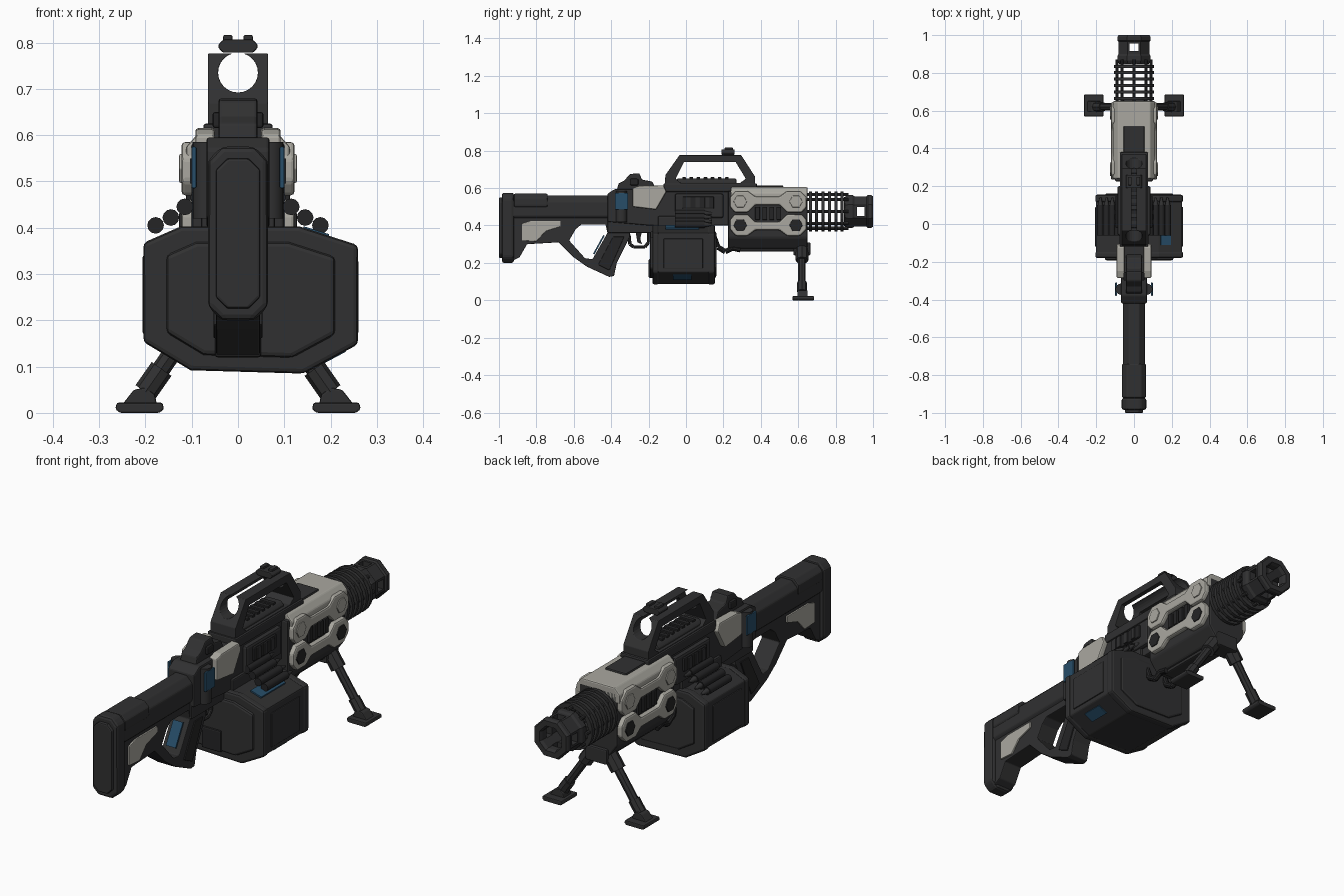
import bpy, bmesh, math
from mathutils import Vector

cube = bpy.data.objects.get("Cube")
if cube:
    bpy.data.objects.remove(cube, do_unlink=True)


def material(name, rgb):
    m = bpy.data.materials.new(name)
    m.use_nodes = True
    col = (*rgb, 1)
    m.diffuse_color = col
    bsdf = next(n for n in m.node_tree.nodes if n.type == 'BSDF_PRINCIPLED')
    bsdf.inputs["Base Color"].default_value = col
    bsdf.inputs["Roughness"].default_value = 0.7
    return m


DARK = material("charcoal", (0.03, 0.03, 0.031))
BLACK = material("soft black", (0.018, 0.018, 0.019))
PALE = material("pale grey", (0.40, 0.39, 0.35))
BLUE = material("muted blue", (0.02, 0.075, 0.14))
AXIS_Z = 0.475  # barrel height


def finish(name, bm, mat, bev=0.0, mirror=False, smooth=False, cuts=()):
    bmesh.ops.recalc_face_normals(bm, faces=bm.faces)
    me = bpy.data.meshes.new(name)
    bm.to_mesh(me)
    bm.free()
    me.materials.append(mat)
    ob = bpy.data.objects.new(name, me)
    bpy.context.scene.collection.objects.link(ob)
    for c in cuts:
        mod = ob.modifiers.new("cut", 'BOOLEAN')
        mod.operation, mod.solver, mod.object = 'DIFFERENCE', 'EXACT', c
        c.hide_render = True
        c.display_type = 'WIRE'
    if bev:
        mod = ob.modifiers.new("bevel", 'BEVEL')
        mod.width, mod.segments, mod.limit_method = bev, 2, 'ANGLE'
    if mirror:
        ob.modifiers.new("mirror", 'MIRROR')
    if smooth:
        bpy.ops.object.select_all(action='DESELECT')
        ob.select_set(True)
        bpy.context.view_layer.objects.active = ob
        bpy.ops.object.shade_smooth_by_angle(angle=math.radians(35))
    return ob


def prism(name, pts, a, b, mat, axis='x', bev=0.006, **kw):
    """Outline in the plane across the axis, extruded from a to b."""
    put = {'x': lambda p, t: (t, p[0], p[1]), 'y': lambda p, t: (p[0], t, p[1]),
           'z': lambda p, t: (p[0], p[1], t)}[axis]
    bm = bmesh.new()
    lo, hi = ([bm.verts.new(put(p, t)) for p in pts] for t in (a, b))
    bm.faces.new(lo)
    bm.faces.new(hi)
    for i in range(len(pts)):
        j = (i + 1) % len(pts)
        bm.faces.new((lo[i], lo[j], hi[j], hi[i]))
    return finish(name, bm, mat, bev, **kw)


def box(name, x, y, z, mat, **kw):
    return prism(name, [(y[0], z[0]), (y[1], z[0]), (y[1], z[1]), (y[0], z[1])], x[0], x[1], mat, **kw)


def ngon(u, v, r, n, turn=0.0):
    return [(u + r * math.cos(turn + math.tau * i / n), v + r * math.sin(turn + math.tau * i / n)) for i in range(n)]


def chamfered(w, z0, z1, c):
    """Symmetric octagonal section of half width w."""
    return [(-w, z0 + c), (c - w, z0), (w - c, z0), (w, z0 + c), (w, z1 - c), (w - c, z1), (c - w, z1), (-w, z1 - c)]


def rod(name, p, q, r, mat, n=12, r2=None, **kw):
    p, q = Vector(p), Vector(q)
    bm = bmesh.new()
    bmesh.ops.create_cone(bm, cap_ends=True, segments=n, radius1=r, radius2=r2 or r, depth=(q - p).length)
    bm.transform((q - p).to_track_quat('Z', 'Y').to_matrix().to_4x4())
    bmesh.ops.translate(bm, verts=bm.verts, vec=(p + q) / 2)
    return finish(name, bm, mat, smooth=True, **kw)


def lathe(name, prof, mat, n=24, **kw):
    """Closed (radius, y) outline turned about the barrel axis."""
    bm = bmesh.new()
    rings = []
    for i in range(n):
        t = math.tau * (i + 0.5) / n
        rings.append([bm.verts.new((r * math.cos(t), y, AXIS_Z + r * math.sin(t))) for r, y in prof])
    for i in range(n):
        a, b = rings[i], rings[(i + 1) % n]
        for j in range(len(prof)):
            k = (j + 1) % len(prof)
            bm.faces.new((a[j], a[k], b[k], b[j]))
    return finish(name, bm, mat, **kw)


# Stock and grip
prism("butt_pad", chamfered(0.065, 0.20, 0.575, 0.03), -0.985, -0.92, DARK, 'y', 0.012)
prism("butt_pad_face", chamfered(0.048, 0.225, 0.55, 0.025), -1.0, -0.98, DARK, 'y', 0.006)
prism("stock_tube", chamfered(0.058, 0.42, 0.56, 0.03), -0.93, -0.40, DARK, 'y')
prism("stock_sleeve", chamfered(0.063, 0.48, 0.57, 0.025), -0.92, -0.74, DARK, 'y')
hole = prism("grip_hole_cutter", [(-.625, .32), (-.59, .38), (-.56, .405), (-.43, .405), (-.42, .36), (-.50, .22),
                                  (-.54, .225)], -0.2, 0.2, DARK, bev=0)
prism("stock_and_grip_frame", [(-.93, .45), (-.93, .21), (-.89, .23), (-.85, .30), (-.68, .31), (-.60, .23),
                               (-.53, .18), (-.41, .125), (-.385, .13), (-.37, .20), (-.30, .34), (-.30, .45)],
      -0.047, 0.047, DARK, bev=0.01, cuts=[hole])
prism("stock_panel", [(-.877, .32), (-.877, .41), (-.83, .425), (-.67, .425), (-.67, .395), (-.75, .37), (-.80, .315)],
      0.044, 0.054, PALE, bev=0.003, mirror=True)
prism("grip_back_strip", [(-.435, .345), (-.49, .245), (-.497, .249), (-.442, .349)], -0.025, 0.025, BLUE, bev=0)
prism("grip_side_pad", [(-.39, .34), (-.33, .34), (-.41, .16), (-.47, .19)], 0.045, 0.053, BLACK, bev=0.003, mirror=True)

# Trigger group
box("lower_receiver", (-0.055, 0.055), (-0.42, -0.10), (0.36, 0.46), DARK)
guard = [(-.305, .35), (-.30, .30), (-.28, .285), (-.22, .285), (-.20, .31), (-.20, .37)]
for (a, b), (c, d) in zip(guard, guard[1:]):
    rod("trigger_guard", (0, a, b), (0, c, d), 0.009, DARK, 8)
prism("trigger", [(-.27, .37), (-.235, .37), (-.245, .33), (-.235, .30), (-.26, .31)], -0.01, 0.01, BLACK, bev=0.002)

# Receiver
prism("receiver", [(-.42, .42), (-.42, .57), (-.38, .595), (.25, .595), (.25, .40), (-.20, .40)], -0.068, 0.068, DARK)
rod("pivot_post", (0.068, -0.345, 0.42), (0.068, -0.345, 0.585), 0.03, DARK, 16, mirror=True)
box("pivot_side_plate", (0.09, 0.1), (-0.38, -0.31), (0.485, 0.575), BLUE, bev=0.003, mirror=True)
prism("receiver_cheek", [(-.285, .50), (-.285, .60), (-.25, .612), (-.12, .615), (-.105, .58), (-.16, .485)],
      0.05, 0.092, PALE, mirror=True)
box("feed_housing", (-0.088, 0.088), (-0.06, 0.20), (0.44, 0.57), DARK, bev=0.01)
box("feed_cover", (0.08, 0.098), (-0.02, 0.15), (0.49, 0.555), BLACK, mirror=True)
for i in range(3):
    box("feed_rib", (0.095, 0.104), (0.0 + i * 0.05, 0.025 + i * 0.05), (0.495, 0.55), DARK, bev=0.002, mirror=True)

# Rear sight and top rail
prism("rear_sight", [(-.37, .59), (-.36, .625), (-.33, .64), (-.30, .675), (-.25, .68), (-.235, .645), (-.18, .635),
                     (-.16, .59)], -0.042, 0.042, DARK)
box("sight_knob", (-0.055, 0.055), (-0.30, -0.255), (0.615, 0.65), BLACK)
prism("top_rail", chamfered(0.05, 0.58, 0.65, 0.015), -0.05, 0.27, DARK, 'y')
for i in range(7):
    box("rail_tooth", (-0.035, 0.035), (-0.02 + i * 0.038, i * 0.038), (0.645, 0.658), BLACK, bev=0.002)
box("rail_base", (-0.075, 0.075), (-0.12, 0.38), (0.58, 0.625), DARK)

# Carry handle, hollowed along its length
window = prism("handle_window_cutter", [(-.055, .65), (-.01, .74), (.265, .74), (.32, .65), (.29, .628), (-.03, .628)],
               -0.2, 0.2, DARK, bev=0)
bore = prism("handle_bore_cutter", ngon(0, 0.735, 0.043, 24), -0.4, 0.6, DARK, 'y', 0)
prism("carry_handle", [(-.115, .60), (-.11, .67), (-.035, .776), (.295, .776), (.37, .66), (.37, .60)],
      -0.065, 0.065, DARK, bev=0.007, cuts=[window, bore])
prism("handle_sight", chamfered(0.042, 0.778, 0.806, 0.01), 0.19, 0.26, DARK, 'y', 0.003)
box("handle_sight_ear", (0.012, 0.032), (0.205, 0.25), (0.80, 0.816), DARK, bev=0.003, mirror=True)

# Barrel shroud
prism("shroud_core", [(-.055, .275), (.055, .275), (.1, .335), (.1, .585), (-.1, .585), (-.1, .335)],
      0.225, 0.65, DARK, 'y', 0.008)
prism("shroud_top", [(-.112, .535), (.112, .535), (.112, .575), (.085, .605), (-.085, .605), (-.112, .575)],
      0.24, 0.65, PALE, 'y', 0.006)
box("shroud_top_channel", (-0.055, 0.055), (0.22, 0.52), (0.57, 0.614), DARK)
lower = [(.235, .38), (.265, .345), (.33, .345), (.37, .375), (.50, .375), (.54, .345), (.61, .345), (.645, .38),
         (.645, .43), (.62, .46), (.54, .46), (.50, .42), (.37, .42), (.33, .46), (.26, .46), (.235, .43)]
for label, outline, hex_z, mat in (("lower", lower, 0.402, BLACK),
                                   ("upper", [(y, 0.93 - z) for y, z in lower], 0.528, PALE)):
    prism(label + "_side_plate", outline, 0.09, 0.122, PALE, bev=0.008, mirror=True)
    for y in (0.29, 0.588):
        prism(label + "_hex_cap", ngon(y, hex_z, 0.036, 6), 0.118, 0.127, mat, bev=0.003, mirror=True)
for i in range(4):
    box("side_vent", (0.095, 0.112), (0.37 + i * 0.038, 0.395 + i * 0.038), (0.43, 0.50), BLACK, bev=0.003, mirror=True)
box("shroud_keel", (-0.045, 0.045), (0.26, 0.62), (0.262, 0.30), DARK)
pipe = [(.15, .34), (.17, .285), (.21, .26), (.25, .28), (.29, .27)]
for (a, b), (c, d) in zip(pipe, pipe[1:]):
    rod("under_pipe", (0.05, a, b), (0.05, c, d), 0.014, BLACK, 10, mirror=True)

# Open barrel cage and muzzle
for i in range(6):
    y = 0.665 + i * 0.034
    lathe("cage_ring", [(.086, y - .008), (.107, y - .008), (.107, y + .008), (.086, y + .008)], DARK)
for i in range(8):
    c, s = math.cos(math.tau * i / 8) * 0.09, math.sin(math.tau * i / 8) * 0.09
    rod("cage_bar", (c, 0.64, AXIS_Z + s), (c, 0.87, AXIS_Z + s), 0.0085, DARK, 8)
slots = [box("muzzle_slot_cutter", (-0.2, 0.2), (0.915, 0.955), (0.452, 0.498), DARK, bev=0),
         box("muzzle_slot_cutter", (-0.023, 0.023), (0.915, 0.955), (0.3, 0.7), DARK, bev=0)]
lathe("muzzle", [(.055, .85), (.085, .85), (.095, .865), (.095, .89), (.088, .90), (.088, .965), (.095, .972),
                 (.095, .99), (.088, 1.0), (.062, 1.0), (.055, .985)], DARK, n=8, cuts=slots)
lathe("muzzle_collar", [(.05, .845), (.08, .845), (.08, .865), (.05, .865)], BLACK, n=16)

# Ammunition box
shell = [(-.20, .365), (-.20, .155), (-.10, .095), (.14, .088), (.255, .15), (.255, .36), (.13, .40), (-.12, .40)]
rim = [(0.028 + (x - 0.028) * 1.02, 0.245 + (z - 0.245) * 1.02) for x, z in shell]
inner = [(0.028 + (x - 0.028) * 0.8, 0.245 + (z - 0.245) * 0.8) for x, z in shell]
prism("ammo_box", shell, -0.17, 0.14, DARK, 'y')
prism("ammo_box_back_rim", rim, -0.18, -0.145, DARK, 'y', 0.01)
prism("ammo_box_front_rim", rim, 0.115, 0.155, DARK, 'y', 0.01)
prism("ammo_box_panel", inner, -0.192, -0.17, DARK, 'y', 0.01)
prism("ammo_box_far_panel", inner, 0.14, 0.162, DARK, 'y', 0.01)
box("ammo_box_latch", (-0.05, 0.05), (-0.2, -0.17), (0.12, 0.22), BLACK)
box("ammo_box_side_panel", (0.25, 0.26), (-0.12, 0.09), (0.17, 0.33), DARK, bev=0.004)
box("ammo_box_other_panel", (-0.206, -0.195), (-0.12, 0.09), (0.17, 0.34), DARK, bev=0.004)
prism("ammo_box_top_mark", [(.14, .395), (.195, .378), (.197, .386), (.142, .403)], -0.11, 0.07, BLUE, 'y', 0)
prism("ammo_box_low_mark", [(.185, .114), (.23, .138), (.233, .132), (.188, .108)], -0.07, 0.03, BLUE, 'y', 0)
box("ammo_box_neck", (-0.08, 0.08), (-0.15, 0.14), (0.38, 0.45), DARK)

# Cartridge belt over both sides of the box
for x, z in ((0.085, 0.465), (0.115, 0.445), (0.145, 0.422), (0.178, 0.405)):
    rod("cartridge", (x, -0.06, z), (x, 0.10, z), 0.018, BLACK, 12, mirror=True)
    rod("cartridge_tip", (x, 0.10, z), (x, 0.14, z), 0.014, DARK, 12, r2=0.005, mirror=True)

# Bipod
box("bipod_mount", (-0.055, 0.055), (0.575, 0.665), (0.24, 0.31), DARK)
rod("bipod_upper_sleeve", (0.035, 0.62, 0.285), (0.085, 0.62, 0.213), 0.034, DARK, 8, mirror=True)
rod("bipod_leg", (0.06, 0.62, 0.25), (0.2, 0.62, 0.045), 0.02, DARK, 8, mirror=True)
rod("bipod_ankle_sleeve", (0.165, 0.62, 0.095), (0.2, 0.62, 0.045), 0.026, DARK, 8, mirror=True)
prism("bipod_foot_block", [(.175, .018), (.18, .04), (.20, .055), (.225, .05), (.25, .018)], 0.595, 0.65, DARK, 'y',
      0.004, mirror=True)
prism("bipod_foot", [(.16, .008), (.17, 0), (.255, 0), (.265, .008), (.262, .022), (.163, .022)], 0.57, 0.685, DARK,
      'y', 0.004, mirror=True)
